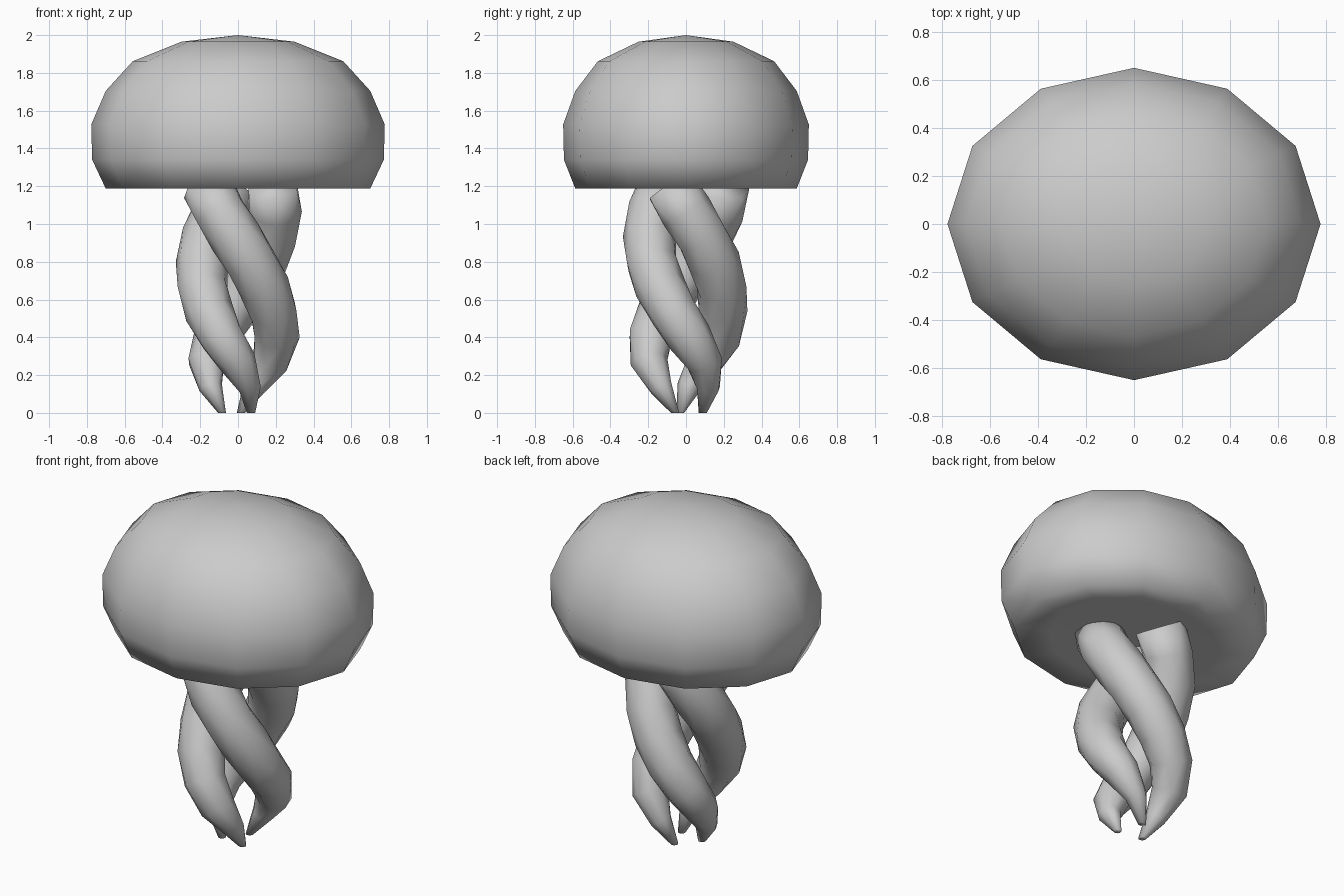
import bpy, bmesh
from math import cos, sin, pi, radians
from mathutils import Vector

if "Cube" in bpy.data.objects:
    bpy.data.objects.remove(bpy.data.objects["Cube"])


def loft(name, rings):
    """Skin a list of equal-length point rings and cap both ends."""
    bm = bmesh.new()
    loops = [[bm.verts.new(p) for p in ring] for ring in rings]
    n = len(loops[0])
    for a, b in zip(loops, loops[1:]):
        for i in range(n):
            j = (i + 1) % n
            bm.faces.new((a[i], a[j], b[j], b[i]))
    bm.faces.new(loops[0])
    bm.faces.new(loops[-1])
    bmesh.ops.remove_doubles(bm, verts=bm.verts, dist=0.0005)
    bmesh.ops.recalc_face_normals(bm, faces=bm.faces)
    for f in bm.faces:
        f.smooth = True
    mesh = bpy.data.meshes.new(name)
    bm.to_mesh(mesh)
    bm.free()
    obj = bpy.data.objects.new(name, mesh)
    bpy.context.collection.objects.link(obj)
    return obj


def ring(centre, u, v, n):
    return [centre + u * cos(2 * pi * i / n) + v * sin(2 * pi * i / n)
            for i in range(n)]


# Bell: 12-sided oval dome, closed by a nearly flat underside
bell_profile = [(0.0001, 2.0), (0.30, 1.965), (0.557, 1.862), (0.70, 1.705),
                (0.777, 1.527), (0.772, 1.34), (0.70, 1.187),
                (0.50, 1.19), (0.25, 1.195), (0.0001, 1.195)]
loft("bell", [ring(Vector((0, 0, z)), Vector((r, 0, 0)),
                   Vector((0, r * 0.837, 0)), 12) for r, z in bell_profile])

# Tentacles: three tapering strands twisted around the centre
# each row: height, distance from the axis, strand thickness
strand = [(1.20, 0.20, 0.138), (1.067, 0.198, 0.14), (0.933, 0.195, 0.14),
          (0.80, 0.195, 0.139), (0.667, 0.195, 0.136), (0.533, 0.20, 0.13),
          (0.40, 0.208, 0.12), (0.267, 0.195, 0.099), (0.133, 0.145, 0.062),
          (0.0, 0.09, 0.022)]
for k in range(3):
    path = []
    for z, dist, thick in strand:
        a = radians(440 - 187 * z + 120 * k)
        path.append(Vector((dist * cos(a), dist * sin(a), z)))
    rings = []
    for i, (centre, (z, dist, thick)) in enumerate(zip(path, strand)):
        along = path[min(i + 1, len(path) - 1)] - path[max(i - 1, 0)]
        if z == 0:
            along = Vector((0, 0, -1))
        along.normalize()
        out = Vector((centre.x, centre.y, 0))
        u = (out - along * out.dot(along)).normalized()
        rings.append(ring(centre, u * thick, along.cross(u) * thick, 8))
    loft(f"tentacle_{k + 1}", rings)
